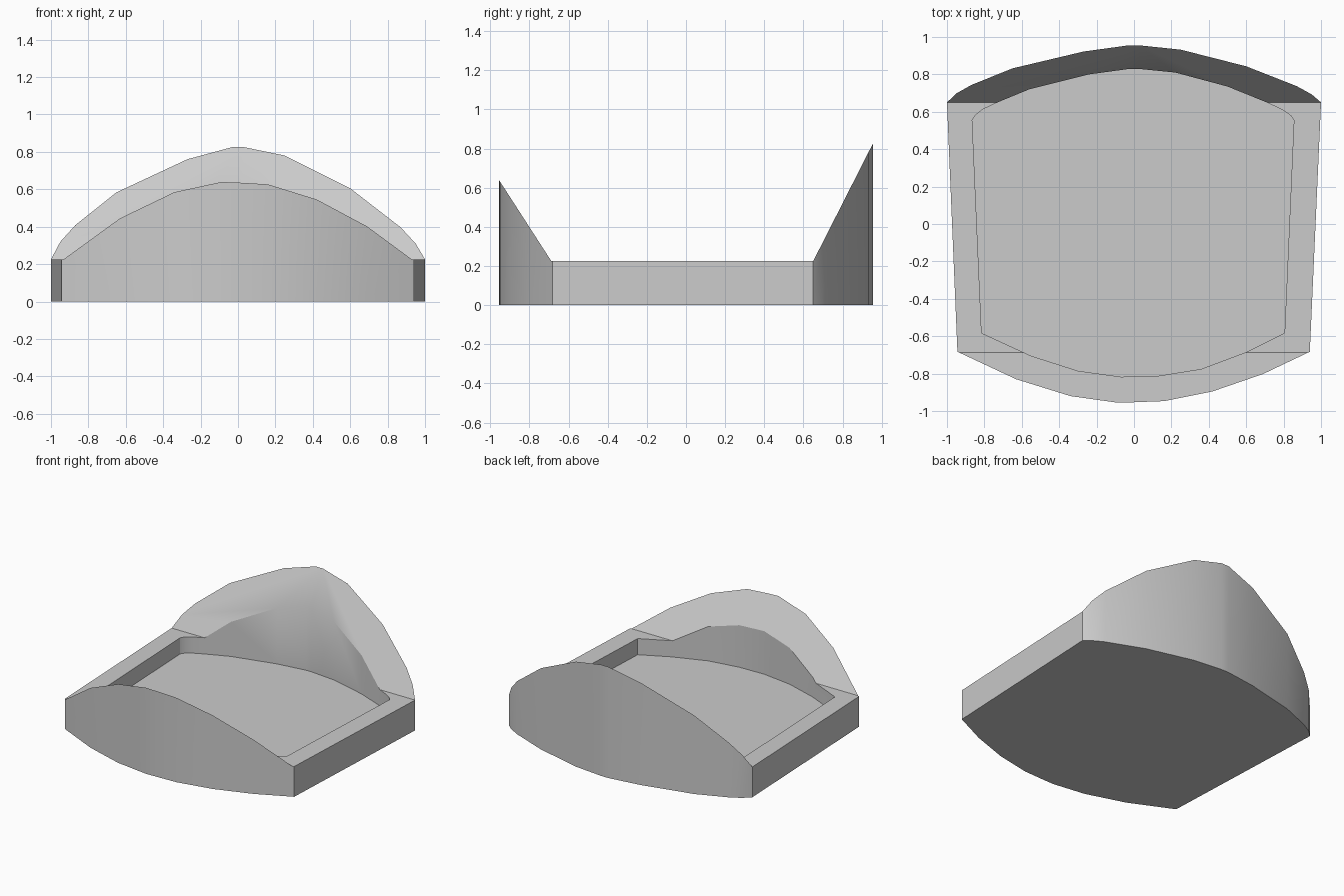
import bpy, bmesh
from math import radians
from mathutils import Vector

if "Cube" in bpy.data.objects:
    bpy.data.objects.remove(bpy.data.objects["Cube"], do_unlink=True)

grey = bpy.data.materials.new("plain grey")
grey.use_nodes = True
colour = (0.6, 0.6, 0.6, 1)
grey.diffuse_color = colour
grey.node_tree.nodes["Principled BSDF"].inputs["Base Color"].default_value = colour


def prism(name, points, sweep):
    """Closed solid made by sweeping a polygon along a vector."""
    bm = bmesh.new()
    face = bm.faces.new([bm.verts.new(p) for p in points])
    top = bmesh.ops.extrude_face_region(bm, geom=[face])
    verts = [v for v in top["geom"] if isinstance(v, bmesh.types.BMVert)]
    bmesh.ops.translate(bm, vec=Vector(sweep), verts=verts)
    bmesh.ops.recalc_face_normals(bm, faces=bm.faces)
    mesh = bpy.data.meshes.new(name)
    bm.to_mesh(mesh)
    bm.free()
    mesh.materials.append(grey)
    obj = bpy.data.objects.new(name, mesh)
    bpy.context.collection.objects.link(obj)
    return obj


def cut(obj, cutter, operation):
    """Apply a boolean and discard the cutter."""
    mod = obj.modifiers.new(operation, 'BOOLEAN')
    mod.operation, mod.object, mod.solver = operation, cutter, 'EXACT'
    bpy.context.view_layer.objects.active = obj
    bpy.ops.object.modifier_apply(modifier=mod.name)
    bpy.data.objects.remove(cutter, do_unlink=True)


# Side profile: low flat rim that ramps up to a front and a taller back crest
RIM, FRONT, BACK = 0.225, -0.688, 0.65
front_top = RIM + (FRONT + 1.1) * 1.55
back_top = RIM + (1.1 - BACK) * 1.97
side_profile = [(-1.1, 0), (1.1, 0), (1.1, back_top), (BACK, RIM),
                (FRONT, RIM), (-1.1, front_top)]

# Plan outlines, both running from the back left corner round to the front
outer = [(1, .65), (.95, .693), (.87, .737), (.6, .843), (.25, .932), (.03, .955),
         (-.03, .955), (-.27, .922), (-.65, .832), (-.87, .743), (-.95, .698), (-1, .65),
         (-.944, -.683), (-.63, -.83), (-.34, -.92), (-.09, -.955), (.0, -.953),
         (.16, -.947), (.42, -.895), (.69, -.802), (.94, -.683)]
inner = [(.855, .555), (.84, .578), (.8, .607), (.71, .65), (.5, .735), (.22, .81),
         (.02, .83), (-.02, .83), (-.24, .8), (-.56, .72), (-.73, .65), (-.81, .612),
         (-.85, .58), (-.865, .555), (-.815, -.583), (-.55, -.705), (-.3, -.785),
         (-.07, -.817), (.13, -.812), (.36, -.775), (.6, -.685), (.805, -.583)]
FLOOR = 0.105

tray = prism("tray", [(-1.5, y, z) for y, z in side_profile], (3, 0, 0))
outline = prism("outline_cutter", [(x, y, -1) for x, y in outer], (0, 0, 4))
pocket = prism("pocket_cutter", [(x, y, FLOOR) for x, y in inner], (0, 0, 3))
cut(tray, outline, 'INTERSECT')
cut(tray, pocket, 'DIFFERENCE')

# Soft curved walls with crisp rims
bpy.ops.object.select_all(action='DESELECT')
tray.select_set(True)
bpy.context.view_layer.objects.active = tray
bpy.ops.object.shade_smooth_by_angle(angle=radians(30))
